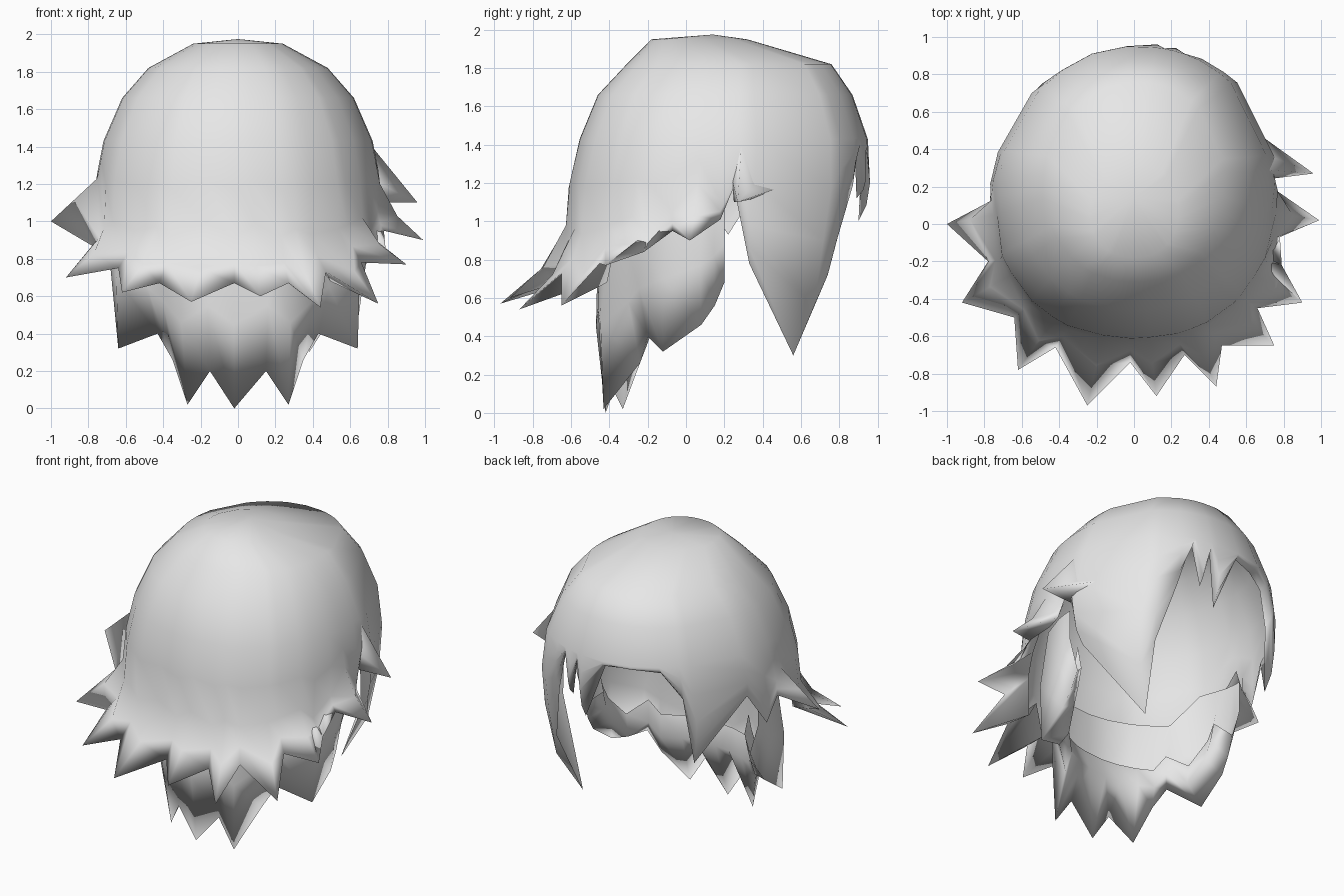
import bpy, bmesh, math
from mathutils import Vector

if "Cube" in bpy.data.objects:
    bpy.data.objects.remove(bpy.data.objects["Cube"])

grey = bpy.data.materials.new("light_grey")
grey.diffuse_color = (0.8, 0.8, 0.8, 1)
grey.use_nodes = True
grey.node_tree.nodes["Principled BSDF"].inputs["Base Color"].default_value = grey.diffuse_color

# Head outline by height: z, min y, max y, half width
RINGS = [(1.95, -.18, .32, .24), (1.82, -.31, .76, .48), (1.66, -.46, .87, .62),
         (1.43, -.555, .95, .72), (1.2, -.61, .967, .765), (.97, -.63, .93, .775),
         (.6, -.64, .87, .76)]
CY = 0.17


def wall(angle, z):
    """Point on the head wall; angle 0 faces the front and turns to +x."""
    z = min(max(z, RINGS[-1][0]), RINGS[0][0])
    for a, b in zip(RINGS, RINGS[1:]):
        if a[0] >= z >= b[0]:
            t = (a[0] - z) / (a[0] - b[0])
            y0, y1, rx = (a[i] + (b[i] - a[i]) * t for i in (1, 2, 3))
            break
    cy, ry = (y0 + y1) / 2, (y1 - y0) / 2
    s, c = math.sin(angle), math.cos(angle)
    k = (abs(s) ** 2.2 + abs(c) ** 2.2) ** (-1 / 2.2)
    if s < 0 and c < 0:
        k *= 1 - .05 * (2 * s * c) ** 2      # the parted side is flatter
    return Vector((rx * k * s, cy - ry * k * c, z))


def make(name, verts, faces):
    mesh = bpy.data.meshes.new(name)
    mesh.from_pydata([tuple(v) for v in verts], [], faces)
    bm = bmesh.new()
    bm.from_mesh(mesh)
    bmesh.ops.recalc_face_normals(bm, faces=bm.faces)
    bm.to_mesh(mesh)
    bm.free()
    mesh.materials.append(grey)
    ob = bpy.data.objects.new(name, mesh)
    bpy.context.collection.objects.link(ob)
    for p in mesh.polygons:
        p.use_smooth = True
    return ob


def grid_faces(cols, rows, closed):
    out = []
    for i in range(cols if closed else cols - 1):
        j = (i + 1) % cols
        for r in range(rows - 1):
            out.append((i * rows + r, j * rows + r, j * rows + r + 1, i * rows + r + 1))
    return out


# Hem of the main cap: x, y, z, height over which the lock leaves the wall
HEM = [(-.02, -.74, .67, .25), (.12, -.92, .6, .38), (.27, -.7, .67, .25), (.44, -.87, .54, .42),
       (.47, -.65, .73, .2), (.75, -.65, .56, .4), (.66, -.45, .78, .2), (.9, -.42, .77, .25),
       (.79, -.22, .84, .1), (.78, -.07, .95, .1), (.99, .02, .9, .3), (.76, .18, 1.01, .1),
       (.74, .25, 1.18, .1),
       # side lock
       (.69, .33, .78, .2), (.38, .56, .3, .6), (.45, .74, .72, .4), (.36, .84, 1.1, .2),
       # fringe
       (.28, .88, 1.4, .02), (.22, .89, 1.12, .1), (.17, .92, 1.38, .02), (.12, .9, 1.0, .2),
       (-.04, .92, 1.39, .02), (-.22, .84, 1.4, .01), (-.37, .76, 1.37, .04),
       (-.47, .69, 1.18, .1), (-.51, .64, .75, .3),
       # left side
       (-.71, .36, 1.15, .1), (-.76, .22, .93, .15), (-.77, .12, 1.08, .1), (-1, 0, 1, .23),
       (-.78, -.2, .87, .1), (-.92, -.42, .7, .3), (-.64, -.5, .75, .2), (-.62, -.78, .62, .35),
       (-.42, -.66, .67, .25), (-.25, -.97, .57, .42)]
verts, under, ROWS = [], {}, 8
for i, (x, y, z, flare) in enumerate(HEM):
    ang = math.atan2(x, CY - y)
    base = min(z + flare, 1.41)
    for h in (1.95, 1.82, 1.66, 1.43, (1.43 + base) / 2, base):
        verts.append(wall(ang, h))
    tip, root = Vector((x, y, z)), verts[-1]
    # locks at the nape kick outwards, locks around the face curl inwards
    lean, drop = (.5, .5) if x < -.95 else (.4, .57) if y < .3 else (.3, .57)
    mid = root.lerp(tip, lean)
    mid.z = root.z + (z - root.z) * drop
    verts += [mid, tip]
    if y < .2:
        inner = wall(ang, z + .12)
        under[i] = Vector((inner.x * .93, CY + (inner.y - CY) * .93, z + .12))
n = len(HEM)
faces = grid_faces(n, ROWS, True)
top = len(verts)
verts.append(Vector((0, .14, 1.975)))
faces += [(top, ((i + 1) % n) * ROWS, i * ROWS) for i in range(n)]
# Underside of the flaring locks
index = {}
for i, v in under.items():
    index[i] = len(verts)
    verts.append(v)
for i in under:
    j = (i + 1) % n
    if j in under:
        faces.append((i * ROWS + 7, j * ROWS + 7, index[j], index[i]))
make("hair_cap", verts, faces)

# Lower layer at the nape: outer side, hem, then an inner side behind the points
HALF = [(.15, -.42, .2), (.27, -.43, .02), (.35, -.24, .26), (.43, -.2, .4),
        (.64, -.12, .32), (.64, .08, .46), (.63, .15, .56), (.62, .2, .68)]
hem = [(-x, y, z) for x, y, z in reversed(HALF)] + [(-.02, -.42, 0)] + HALF
hem = [(x, -.33 if abs(x + .27) < .01 else y, z) for x, y, z in hem]
verts = []
for x, y, z in hem:
    ang = math.atan2(x, .2 - y)
    s, c = math.sin(ang), math.cos(ang)
    up = Vector((.68 * s, .2 - .66 * c, 1.08 if abs(x) > .6 else .9))
    low = Vector((x, y, z))
    mid = up.lerp(low, .5) + Vector((.03 * s, -.03 * c, 0))
    rise = max(z + .08, .38)
    verts += [up, mid, low, Vector((.53 * s, .13 - .42 * c, rise)),
              Vector((.56 * s, .13 - .46 * c, rise + .14))]
make("nape_locks", verts, grid_faces(len(hem), 5, False))

# Small tuft above the side lock
tuft = [(.70, .25, 1.1), (.72, .24, 1.22), (.70, .29, 1.42), (.69, .38, 1.22), (.64, .5, 1.18),
        (.7, .36, 1.12), (.96, .27, 1.1)]
make("side_tuft", tuft, [(i, (i + 1) % 6, 6) for i in range(6)])
